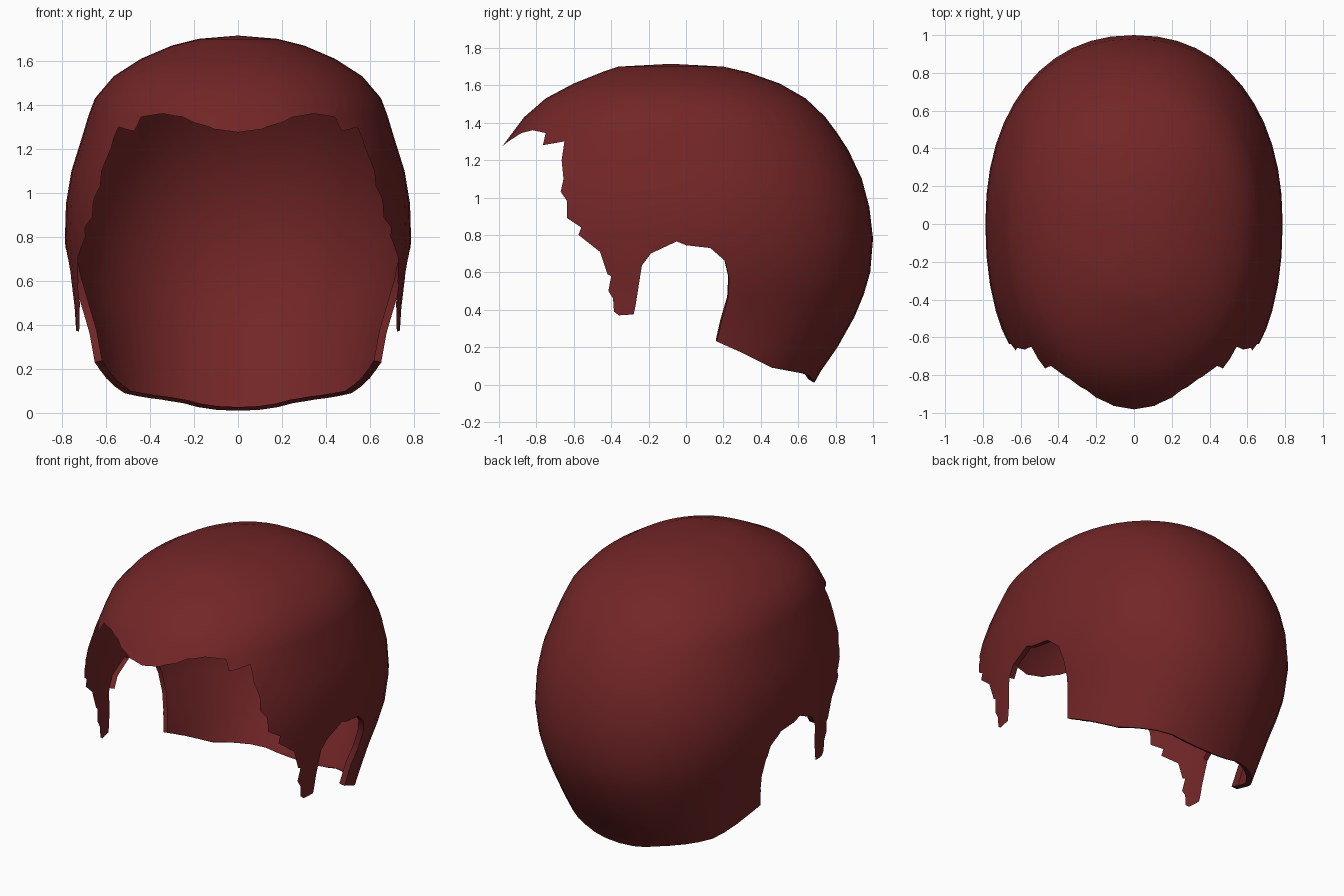
import bpy, bmesh, math
from mathutils import Vector

if "Cube" in bpy.data.objects:
    bpy.data.objects.remove(bpy.data.objects["Cube"])

SEGMENTS = 48
APEX = (0, -0.08, 1.715)
# Horizontal slices: height, front reach, back reach, half width in front, half width behind
SLICES = [
    (1.70, -.36, .20, .18, .18), (1.67, -.45, .33, .30, .30),
    (1.61, -.60, .50, .44, .44), (1.53, -.75, .64, .565, .565),
    (1.43, -.865, .745, .65, .65), (1.35, -.925, .805, .68, .68),
    (1.25, -1.0, .87, .71, .71), (1.10, -1.05, .94, .757, .757),
    (.95, -1.08, .98, .782, .782), (.78, -1.1, 1.0, .787, .787),
    (.60, -1.1, .985, .772, .76), (.48, -1.1, .95, .76, .725),
    (.36, -1.1, .90, .755, .685), (.20, -1.1, .81, .75, .65),
    (.07, -1.1, .72, .75, .63), (-.02, -1.1, .67, .75, .61)]

# Side outline (y, z): fringe, temple, sideburn, ear opening, nape, then round the outside
OUTLINE = [
    (-1, 1.26), (-.95, 1.30), (-.88, 1.345), (-.82, 1.36), (-.75, 1.345),
    (-.765, 1.28), (-.65, 1.30), (-.665, 1.2), (-.655, 1.1), (-.67, 1.03),
    (-.635, .98), (-.635, .89), (-.56, .84), (-.575, .80), (-.46, .71),
    (-.42, .59), (-.40, .58), (-.415, .50), (-.39, .46), (-.385, .39),
    (-.36, .37), (-.28, .375), (-.27, .42), (-.245, .58), (-.235, .64),
    (-.19, .70), (-.05, .765), (0, .745), (.13, .73), (.21, .66),
    (.23, .57), (.225, .46), (.19, .34), (.165, .23), (.30, .17),
    (.46, .09), (.62, .06), (.66, .045), (.69, .005), (.8, -.1),
    (1.2, -.1), (1.2, 2), (-1, 2)]


def power(v, p):
    return math.copysign(abs(v) ** p, v)


def inside(y, z):
    """Even-odd test against the side outline."""
    hit = False
    for (y1, z1), (y2, z2) in zip(OUTLINE, OUTLINE[1:] + OUTLINE[:1]):
        if (z1 > z) != (z2 > z) and y < y1 + (z - z1) * (y2 - y1) / (z2 - z1):
            hit = not hit
    return hit


# Dome of rounded slices
bm = bmesh.new()
apex = bm.verts.new(APEX)
rings = []
for z, front, back, wide_front, wide_back in SLICES:
    middle = -0.08 * min(1, max(0, (z - 1.2) / .5))
    ring = []
    for i in range(SEGMENTS):
        a = 2 * math.pi * i / SEGMENTS
        s = power(math.sin(a), .91)
        y = middle + s * ((back - middle) if s > 0 else (middle - front))
        t = min(1, max(0, (.2 - y) / .45))
        width = wide_back + (wide_front - wide_back) * t * t * (3 - 2 * t)
        ring.append(bm.verts.new((width * power(math.cos(a), .91), y, z)))
    rings.append(ring)
for i in range(SEGMENTS):
    j = (i + 1) % SEGMENTS
    bm.faces.new((apex, rings[0][i], rings[0][j]))
    for up, low in zip(rings, rings[1:]):
        bm.faces.new((up[i], low[i], low[j], up[j]))

# Score the dome along each outline segment, then drop the faces outside it
for (y1, z1), (y2, z2) in zip(OUTLINE, OUTLINE[1:] + OUTLINE[:1]):
    near = set()
    for f in bm.faces:
        ys = [v.co.y for v in f.verts]
        zs = [v.co.z for v in f.verts]
        if (max(ys) >= min(y1, y2) and min(ys) <= max(y1, y2)
                and max(zs) >= min(z1, z2) and min(zs) <= max(z1, z2)):
            near.add(f)
    if near:
        geom = set(near)
        for f in near:
            geom.update(f.edges)
            geom.update(f.verts)
        bmesh.ops.bisect_plane(bm, geom=list(geom), dist=1e-5,
                               plane_co=(0, y1, z1), plane_no=(0, z2 - z1, y1 - y2))
outside = []
for f in bm.faces:
    c = f.calc_center_median()
    if not inside(c.y, c.z):
        outside.append(f)
bmesh.ops.delete(bm, geom=outside, context='FACES')
bmesh.ops.remove_doubles(bm, verts=bm.verts, dist=0.001)
bmesh.ops.recalc_face_normals(bm, faces=bm.faces)
bm.normal_update()
if sum(f.normal.dot(f.calc_center_median() - Vector((0, 0, .8))) for f in bm.faces) < 0:
    bmesh.ops.reverse_faces(bm, faces=bm.faces)
    bm.normal_update()

# Folded-in lip round the ear openings and nape
rim = [e for e in bm.edges if e.is_boundary and all(v.co.y > -.24 for v in e.verts)]
normals = {tuple(v.co): v.normal.copy() for e in rim for v in e.verts}
lip = bmesh.ops.extrude_edge_only(bm, edges=rim)['geom']
for v in lip:
    if isinstance(v, bmesh.types.BMVert):
        v.co -= normals[tuple(v.co)] * .035
        v.co.z = max(v.co.z, .005)

mesh = bpy.data.meshes.new("hair_shell")
bm.to_mesh(mesh)
bm.free()
hair = bpy.data.objects.new("hair_shell", mesh)
bpy.context.collection.objects.link(hair)

red = bpy.data.materials.new("dark red")
red.diffuse_color = (.17, .019, .02, 1)
red.use_nodes = True
red.node_tree.nodes["Principled BSDF"].inputs["Base Color"].default_value = red.diffuse_color
mesh.materials.append(red)

bpy.context.view_layer.objects.active = hair
hair.select_set(True)
bpy.ops.object.shade_smooth_by_angle(angle=math.radians(50))
